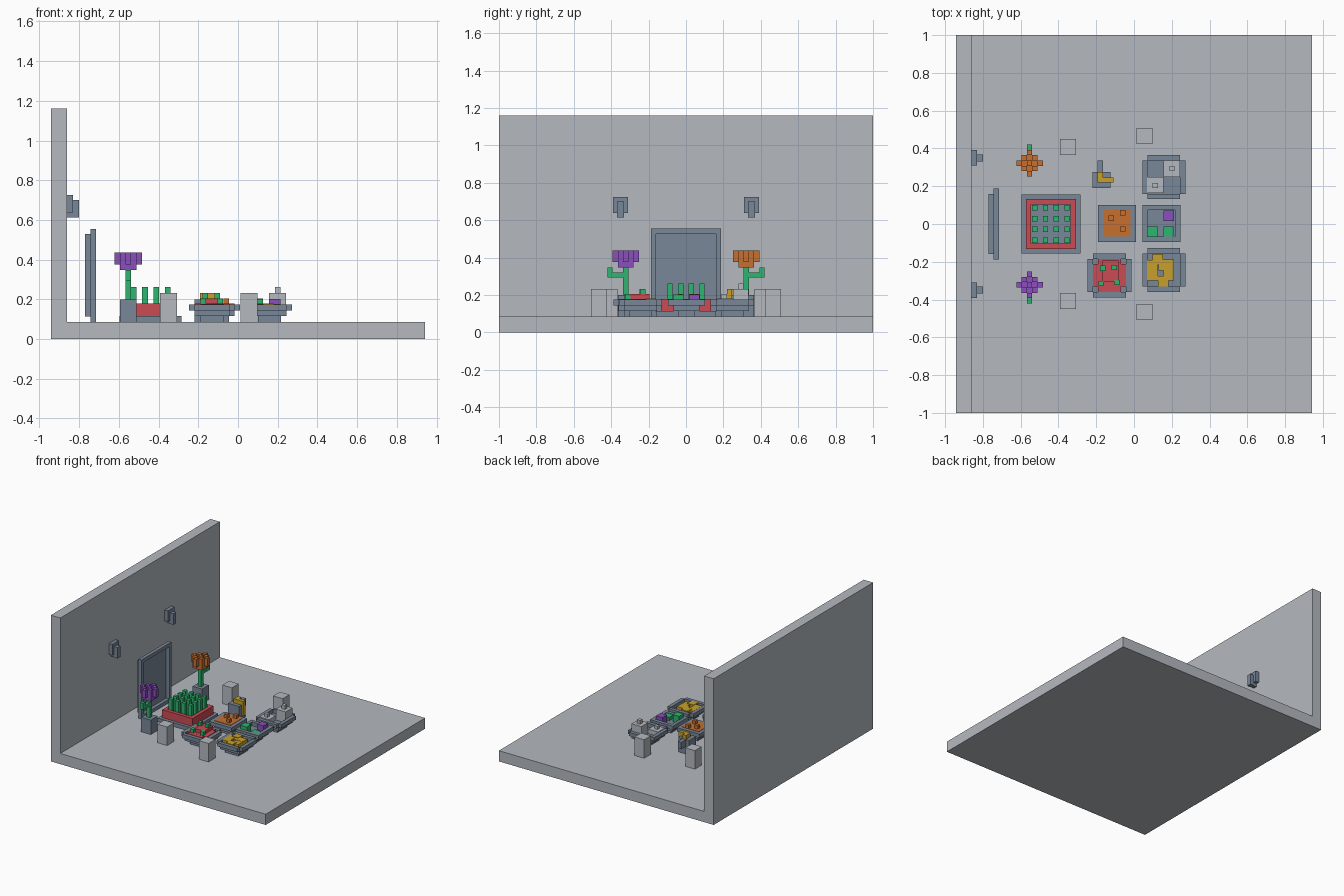
import bpy, bmesh
from mathutils import Vector

V = 0.028          # block size
FLOOR = 0.085      # top of the floor slab


def material(name, rgb):
    m = bpy.data.materials.new(name)
    m.diffuse_color = (*rgb, 1)
    return m


GREY = material("light grey", (0.46, 0.49, 0.53))
SLATE = material("slate", (0.19, 0.245, 0.31))
GREEN = material("green", (0.027, 0.46, 0.16))
RED = material("red", (0.60, 0.07, 0.09))
ORANGE = material("orange", (0.57, 0.16, 0.03))
YELLOW = material("yellow", (0.57, 0.35, 0.025))
PURPLE = material("purple", (0.26, 0.08, 0.51))


def boxes(name, mat, items):
    """One object from boxes given as x0, x1, y0, y1, z0, z1."""
    bm = bmesh.new()
    for x0, x1, y0, y1, z0, z1 in items:
        verts = bmesh.ops.create_cube(bm, size=1)["verts"]
        mid = Vector((x0 + x1, y0 + y1, z0 + z1)) / 2
        size = Vector((x1 - x0, y1 - y0, z1 - z0))
        for v in verts:
            v.co = mid + v.co * size
    me = bpy.data.meshes.new(name)
    bm.to_mesh(me)
    bm.free()
    me.materials.append(mat)
    ob = bpy.data.objects.new(name, me)
    bpy.context.collection.objects.link(ob)
    return ob


def block(cx, cy, w, d, z0, z1):
    return (cx - w / 2, cx + w / 2, cy - d / 2, cy + d / 2, z0, z1)


def ring(cx, cy, w, d, t, z0, z1):
    """Four bars forming a rectangular rim."""
    return [block(cx, cy + s * (d - t) / 2, w, t, z0, z1) for s in (-1, 1)] + \
           [block(cx + s * (w - t) / 2, cy, t, d - 2 * t, z0, z1) for s in (-1, 1)]


# room
boxes("floor", GREY, [(-0.86, 0.943, -1, 1, 0, FLOOR)])
boxes("wall", GREY, [(-0.943, -0.86, -1, 1, 0, 1.16)])

# framed panel standing in front of the wall
boxes("panel_back", SLATE, [(-0.77, -0.743, -0.16, 0.16, 0.113, 0.53)])
boxes("panel_frame", SLATE, [
    (-0.743, -0.715, -0.187, -0.16, FLOOR, 0.555),
    (-0.743, -0.715, 0.16, 0.187, FLOOR, 0.555),
    (-0.743, -0.715, -0.16, 0.16, FLOOR, 0.113),
    (-0.743, -0.715, -0.16, 0.16, 0.527, 0.555)])

# wall lamps
for s in (-1, 1):
    y = s * 0.35
    boxes("wall_lamp", SLATE, [
        (-0.86, -0.83, y - 0.041, y + 0.041, 0.638, 0.725),
        (-0.86, -0.80, y - 0.014, y + 0.014, 0.613, 0.64),
        (-0.83, -0.80, y - 0.018, y + 0.018, 0.613, 0.70)])

# large planter with a grid of stalks
PX, PY = -0.44, 0.0
boxes("planter_base", SLATE, [block(PX, PY, 0.313, 0.313, FLOOR, 0.115)])
boxes("planter_rim", RED, ring(PX, PY, 0.265, 0.265, V, 0.115, 0.178))
boxes("planter_soil", SLATE, [block(PX, PY, 0.209, 0.209, 0.115, 0.15)])
boxes("planter_stalks", GREEN, [
    block(PX + (i - 1.5) * 0.057, PY + (j - 1.5) * 0.057, V, V, 0.15, 0.262)
    for i in range(4) for j in range(4)])

# two potted flowers, leaf turned outwards
for s, mat in ((-1, PURPLE), (1, ORANGE)):
    x, y = -0.553, s * 0.322
    boxes("flower_pot", SLATE, [block(x, y, 3 * V, 3 * V, FLOOR, 0.20)])
    boxes("flower_stem", GREEN, [
        block(x, y, V, V, 0.20, 0.35),
        block(x, y + s * 2 * V, V, 3 * V, 0.294, 0.32),
        block(x, y + s * 3 * V, V, V, 0.32, 0.347)])
    petals = []
    for i in range(-2, 3):
        for j in range(-2, 3):
            r = abs(i) + abs(j)
            if r <= 2:
                petals.append(block(x + i * V, y + j * V, V, V,
                                    0.375 if r == 2 else 0.347,
                                    0.437 if r % 2 == 0 else 0.407))
    petals.append(block(x, y, 3 * V, 3 * V, 0.347, 0.376))
    boxes("flower_head", mat, petals)

# pillars
for x, y in ((-0.35, 0.407), (0.055, 0.465)):
    for s in (-1, 1):
        boxes("pillar", GREY, [block(x, s * y, 0.084, 0.084, FLOOR, 0.232)])


def tray(name, cx, cy, w, d, cut):
    """Stepped tray; cut notches the corners of the rim."""
    parts = [block(cx, cy, w - 4 * V, d - 4 * V, FLOOR, 0.115),
             block(cx, cy, w - 2 * V, d - 2 * V, 0.115, 0.145)]
    if cut:
        for s in (-1, 1):
            parts += [block(cx + s * (w - V) / 2, cy, V, d - 2 * V, 0.145, 0.175),
                      block(cx, cy + s * (d - V) / 2, w - 2 * V, V, 0.145, 0.175)]
    else:
        parts += ring(cx, cy, w, d, V, 0.145, 0.175)
    boxes(name, SLATE, parts)


# front row of trays
tray("red_tray", -0.13, -0.272, 0.232, 0.232, True)
tray("orange_tray", -0.09, 0.003, 0.20, 0.196, False)
tray("grey_tray", 0.158, 0.248, 0.228, 0.232, True)
tray("mixed_tray", 0.145, 0.003, 0.20, 0.196, False)
tray("yellow_tray", 0.158, -0.243, 0.228, 0.232, True)

# tray contents
boxes("red_heap", RED, [block(-0.13, -0.272, 0.174, 0.12, 0.145, 0.178),
                        block(-0.13, -0.272, 0.12, 0.174, 0.145, 0.1775),
                        block(-0.125, -0.25, 0.084, 0.112, 0.178, 0.204)])
boxes("red_heap_sprigs", GREEN, [
    block(x, y, V, V, 0.17, z) for x, y, z in
    ((-0.165, -0.235, 0.232), (-0.105, -0.23, 0.232), (-0.175, -0.315, 0.205),
     (-0.09, -0.31, 0.205))])
boxes("orange_heap", ORANGE, [block(-0.09, 0.003, 0.145, 0.14, 0.145, 0.178)] + [
    block(x, y, V, V, 0.178, 0.205) for x, y in
    ((-0.12, 0.03), (-0.06, 0.06), (-0.06, -0.027))])
boxes("grey_lumps", GREY, [
    (0.07, 0.157, 0.165, 0.25, 0.145, 0.18), (0.157, 0.243, 0.25, 0.335, 0.145, 0.232),
    (0.187, 0.215, 0.28, 0.308, 0.232, 0.262), (0.098, 0.126, 0.19, 0.218, 0.18, 0.205)])
boxes("mixed_green_cubes", GREEN, [(0.07, 0.126, -0.07, -0.014, 0.145, 0.203),
                                   (0.157, 0.213, -0.07, -0.014, 0.145, 0.172)])
boxes("mixed_purple_cube", PURPLE, [(0.157, 0.213, 0.015, 0.071, 0.145, 0.203)])
boxes("yellow_heap", YELLOW, [
    (0.07, 0.126, -0.30, -0.19, 0.145, 0.176), (0.098, 0.154, -0.215, -0.16, 0.145, 0.18),
    (0.13, 0.213, -0.245, -0.188, 0.145, 0.177), (0.126, 0.182, -0.33, -0.275, 0.145, 0.178),
    (0.157, 0.213, -0.30, -0.245, 0.145, 0.175)])

# small stand with a yellow tap
boxes("stand", SLATE, [(-0.22, -0.125, 0.19, 0.275, FLOOR, 0.20),
                       (-0.192, -0.163, 0.275, 0.335, 0.145, 0.20)])
boxes("stand_tap", YELLOW, [(-0.192, -0.108, 0.22, 0.247, 0.20, 0.232),
                            (-0.192, -0.163, 0.247, 0.275, 0.20, 0.232),
                            (-0.125, -0.108, 0.22, 0.247, 0.115, 0.20)])
